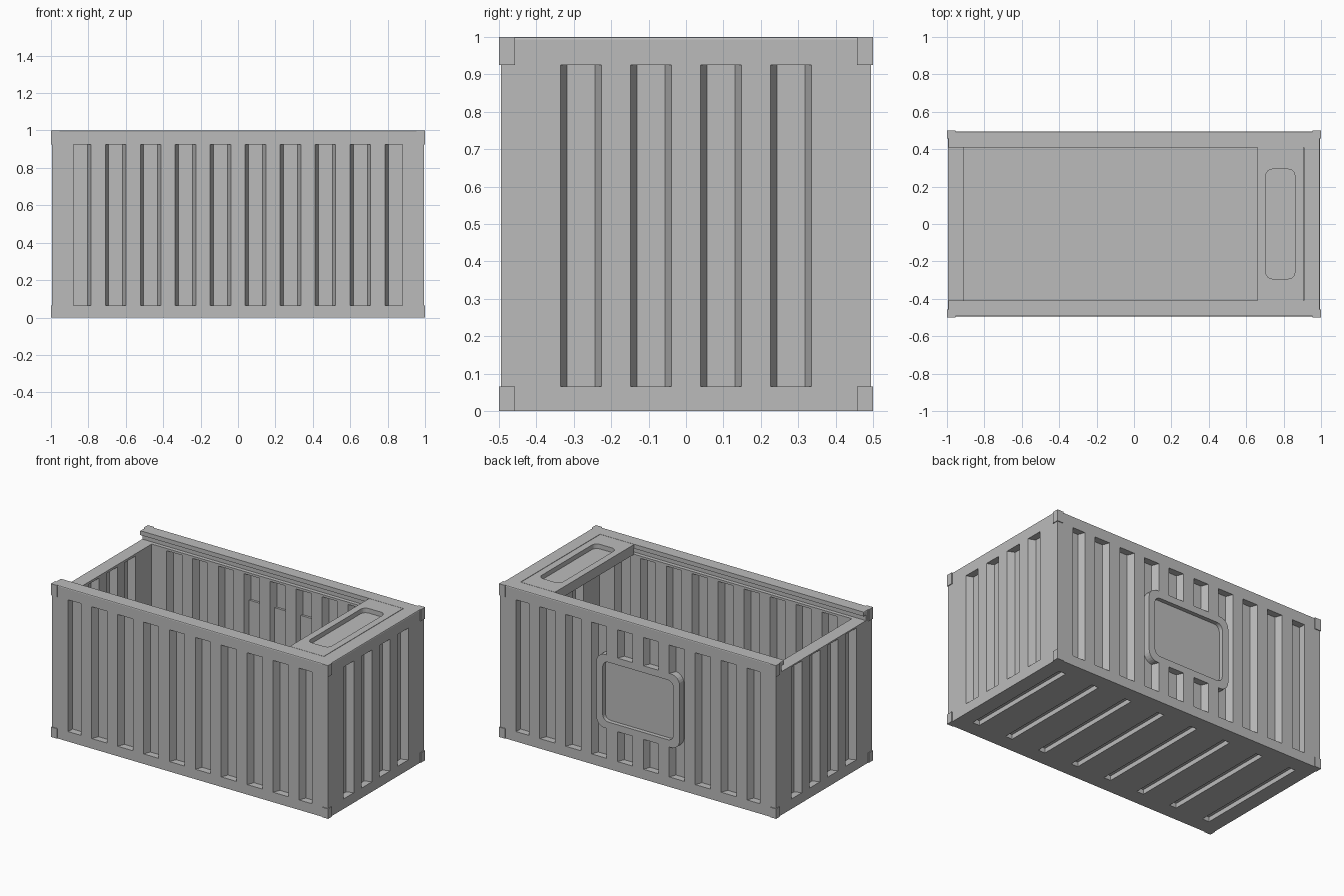
import bpy, bmesh, math
from mathutils import Vector

cube = bpy.data.objects.get("Cube")
if cube:
    bpy.data.objects.remove(cube, do_unlink=True)

grey = bpy.data.materials.new("container_grey")
grey.use_nodes = True
GREY = (0.5, 0.5, 0.5, 1)
grey.diffuse_color = GREY
grey.node_tree.nodes["Principled BSDF"].inputs["Base Color"].default_value = GREY


def make(name, solids):
    """One object from extruded outlines: (points, axis, low, high)."""
    bm = bmesh.new()
    for pts, axis, lo, hi in solids:
        place = {"z": lambda p, d: (p[0], p[1], d), "y": lambda p, d: (p[0], d, p[1])}[axis]
        face = bm.faces.new([bm.verts.new(place(p, lo)) for p in pts])
        ext = bmesh.ops.extrude_face_region(bm, geom=[face])["geom"]
        shift = Vector(place((0, 0), hi - lo))
        bmesh.ops.translate(bm, vec=shift, verts=[g for g in ext if isinstance(g, bmesh.types.BMVert)])
    bmesh.ops.recalc_face_normals(bm, faces=bm.faces)
    mesh = bpy.data.meshes.new(name)
    bm.to_mesh(mesh)
    bm.free()
    mesh.materials.append(grey)
    obj = bpy.data.objects.new(name, mesh)
    bpy.context.collection.objects.link(obj)
    return obj


def rect(x0, x1, y0, y1):
    return [(x0, y0), (x1, y0), (x1, y1), (x0, y1)]


def round_rect(x0, x1, y0, y1, r, n=6):
    pts = []
    for k, (cx, cy) in enumerate(rect(x0 + r, x1 - r, y0 + r, y1 - r)):
        for i in range(n + 1):
            a = math.pi * (1 + k / 2 + i / n / 2)
            pts.append((cx + r * math.cos(a), cy + r * math.sin(a)))
    return pts


def combine(target, tool, operation="DIFFERENCE"):
    """Apply a boolean and discard the tool."""
    tool.hide_render = True
    mod = target.modifiers.new("cut", "BOOLEAN")
    mod.operation, mod.solver, mod.object = operation, "EXACT", tool
    bpy.context.view_layer.objects.active = target
    bpy.ops.object.modifier_apply(modifier=mod.name)
    bpy.data.objects.remove(tool, do_unlink=True)


def flute(centre, near, far, over, limit=9):
    """Tapered flute outline (along, depth), clipped where a post begins."""
    extra = 0.055 + 0.4 * over
    clip = lambda v: max(-limit, min(limit, v))
    sign = 1 if far > near else -1
    return [(clip(centre - extra), near - sign * over), (clip(centre + extra), near - sign * over),
            (clip(centre + 0.037), far), (clip(centre - 0.037), far)]


def swap(pts, sx):
    return [(sx * d, a) for a, d in pts]


def flip(pts, sy):
    return [(a, sy * d) for a, d in pts]


PITCH = 0.187
long_out = [(i + 0.5) * PITCH for i in range(-5, 5)]
short_out = [(i + 0.5) * PITCH for i in range(-2, 2)]
long_in = [i * PITCH for i in range(-4, 5)]
short_in = [i * PITCH for i in range(-1, 2)]

# Body block with softened upper edges
body = make("container_body", [(rect(-0.995, 0.995, -0.495, 0.495), "z", 0, 1)])
bm = bmesh.new()
bm.from_mesh(body.data)
top = [e for e in bm.edges if all(v.co.z > 0.5 for v in e.verts)]
bmesh.ops.bevel(bm, geom=top, offset=0.007, segments=2, affect="EDGES", profile=0.5)
bm.to_mesh(body.data)
bm.free()

# Corner castings, top and bottom
corners = []
for sx in (-1, 1):
    for sy in (-1, 1):
        xs, ys = sorted((sx, sx * 0.955)), sorted((sy * 0.5, sy * 0.457))
        for lo, hi in ((0, 0.065), (0.925, 1)):
            corners.append((rect(*xs, *ys), "z", lo, hi))
combine(body, make("corner_blocks", corners), "UNION")

# Hollow interior, then the sliding channel and the slot above it
combine(body, make("cavity", [(rect(-0.91, 0.91, -0.41, 0.41), "z", 0.065, 0.94)]))
combine(body, make("lid_channel", [(rect(-1.1, 0.908, -0.435, 0.435), "z", 0.935, 0.972)]))
combine(body, make("lid_slot", [(rect(-1.1, 0.908, -0.41, 0.41), "z", 0.965, 1.1)]))

# Corrugation on the outer and inner faces of the four walls
outer, inner = [], []
for s in (-1, 1):
    outer += [(flip(flute(c, 0.495, 0.45, 0.02, 0.88), s), "z", 0.065, 0.925) for c in long_out]
    outer += [(swap(flute(c, 0.995, 0.95, 0.02), s), "z", 0.065, 0.925) for c in short_out]
    inner += [(flip(flute(c, 0.41, 0.455, 0.02), s), "z", 0.07, 0.92) for c in long_in]
    inner += [(swap(flute(c, 0.91, 0.955, 0.02), s), "z", 0.07, 0.92) for c in short_in]
combine(body, make("outer_flutes", outer))
combine(body, make("inner_flutes", inner))

# Slots across the underside
slots = [(rect(x - 0.025, x + 0.025, -0.39, 0.39), "z", -0.1, 0.03)
         for x in [(i - 3.5) * 0.249 for i in range(8)]]
combine(body, make("floor_slots", slots))

# Framed panel on the back wall
combine(body, make("panel_frame", [(round_rect(-0.3, 0.3, 0.26, 0.74, 0.06), "y", 0.44, 0.495)]), "UNION")
combine(body, make("panel_recess", [(round_rect(-0.255, 0.255, 0.305, 0.695, 0.04), "y", 0.468, 0.6)]))

# Fixed top plate with a finger pocket
plate = make("top_plate", [(rect(0.66, 0.905, -0.408, 0.408), "z", 0.936, 1)])
combine(plate, make("finger_pocket", [(round_rect(0.705, 0.86, -0.293, 0.293, 0.035), "z", 0.97, 1.1)]))
